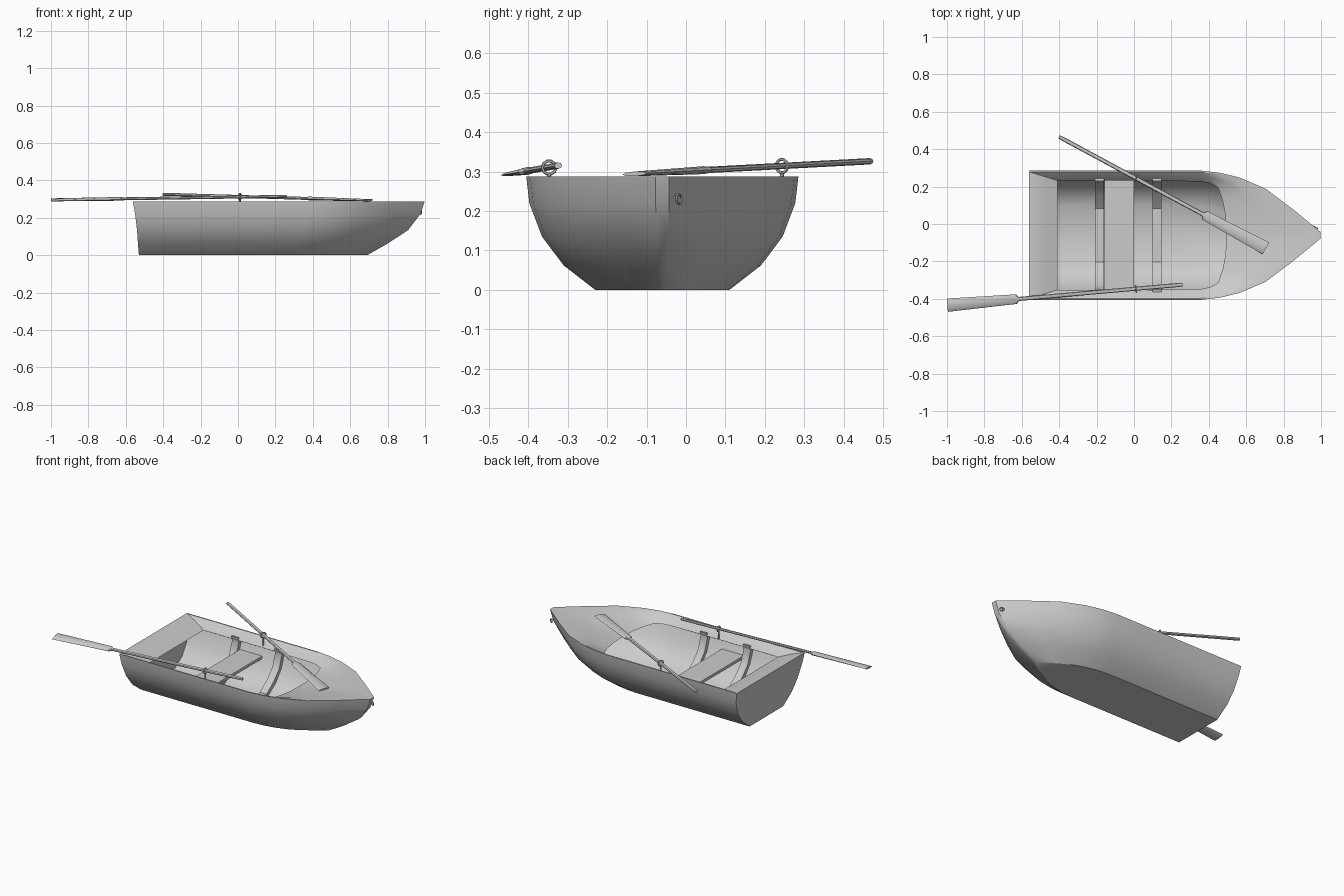
import bpy, math
from mathutils import Vector, Matrix

if "Cube" in bpy.data.objects:
    bpy.data.objects.remove(bpy.data.objects["Cube"])

CY = -0.06  # hull centreline


def loft(name, rings, smooth=35):
    """Join equal-length closed rings with quads and cap both ends."""
    n = len(rings[0])
    verts = [p for r in rings for p in r]
    faces = [(i * n + j, i * n + (j + 1) % n, (i + 1) * n + (j + 1) % n, (i + 1) * n + j)
             for i in range(len(rings) - 1) for j in range(n)]
    faces += [tuple(range(n))[::-1], tuple(range(len(verts) - n, len(verts)))]
    me = bpy.data.meshes.new(name)
    me.from_pydata(verts, [], faces)
    ob = bpy.data.objects.new(name, me)
    bpy.context.collection.objects.link(ob)
    bpy.ops.object.select_all(action='DESELECT')
    ob.select_set(True)
    bpy.context.view_layer.objects.active = ob
    bpy.ops.object.mode_set(mode='EDIT')
    bpy.ops.mesh.select_all(action='SELECT')
    bpy.ops.mesh.normals_make_consistent(inside=False)
    bpy.ops.object.mode_set(mode='OBJECT')
    if smooth:
        bpy.ops.object.shade_smooth_by_angle(angle=math.radians(smooth))
    return ob


def mirrored(half):
    """Half outline (x, half width, z) from stern to bow -> closed ring."""
    return ([(x, CY + w, z) for x, w, z in half] +
            [(x, CY - w, z) for x, w, z in reversed(half)])


# Hull levels: height, half width, stern x, start of bow curve, bow x
LEVELS = [(0.0, 0.17, -0.53, 0.28, 0.69), (0.062, 0.25, -0.535, 0.32, 0.80),
          (0.135, 0.305, -0.54, 0.35, 0.91), (0.22, 0.337, -0.55, 0.36, 0.975),
          (0.288, 0.345, -0.562, 0.36, 0.998)]
BOW = [(0, 1), (0.15, 0.97), (0.32, 0.895), (0.54, 0.72), (0.77, 0.4), (1, 0.05)]


def level(z, w, stern, start, bow, inset=0.0):
    w, stern, bow = w - inset, stern + inset, bow - 1.6 * inset
    half = [(stern, w, z), (-0.2, w, z), (0.1, w, z)]
    half += [(start + (bow - start) * u, w * f, z) for u, f in BOW]
    return mirrored(half)


# Hull shell: outside upwards, sunken gunwale and bow deck, inside downwards
outer = [level(*l) for l in LEVELS]
rim = level(*LEVELS[-1], inset=0.008)
edge = mirrored([(x, w, 0.238) for x, w in
                 [(-0.408, 0.292), (-0.2, 0.292), (0.1, 0.292), (0.36, 0.287), (0.41, 0.277),
                  (0.45, 0.255), (0.475, 0.18), (0.49, 0.1), (0.492, 0.015)]])
mid = [tuple(Vector(a).lerp(Vector(b), 0.5) + Vector((0, 0, 0.004))) for a, b in zip(rim, edge)]
inner = [level(*l, inset=0.014) for l in LEVELS[3:0:-1]]
floor = level(0.014, *LEVELS[0][1:], inset=0.01)
loft("hull", outer + [rim, mid, edge] + inner + [floor])

# Curved ribs inside the hull
half = [(0.315, 0.25), (0.323, 0.215), (0.291, 0.137), (0.236, 0.068), (0.155, 0.012)]
path = half + [(-w, z) for w, z in reversed(half)]
for i, x in enumerate((-0.185, 0.122)):
    rings = []
    for w, z in path:
        iw, iz = w * 0.92, z + (0.02 if z < 0.1 else 0.006)
        rings.append([(x - 0.024, CY + w, z), (x + 0.024, CY + w, z),
                      (x + 0.024, CY + iw, iz), (x - 0.024, CY + iw, iz)])
    loft("rib_%d" % (i + 1), rings)

# Rowing seat
loft("seat", [[(-0.158, CY - w, z), (0.0, CY - w, z), (0.0, CY + w, z), (-0.158, CY + w, z)]
              for w, z in ((0.305, 0.158), (0.312, 0.176))], 0)


def oar(name, handle, tip, roll):
    handle, tip = Vector(handle), Vector(tip)
    d = tip - handle
    L = d.length
    rings = []
    for s, w, t in [(0, 0.010, 0.008), (0.03, 0.011, 0.008), (L - 0.385, 0.011, 0.008),
                    (L - 0.37, 0.026, 0.010), (L, 0.036, 0.006)]:
        rings.append([(s, w * math.cos(a), t * math.sin(a))
                      for a in (k * math.tau / 8 for k in range(8))])
    ob = loft(name, rings)
    y = Vector((0, 0, 1)).cross(d).normalized()
    rot = Matrix((d.normalized(), y, d.normalized().cross(y))).transposed()
    ob.data.transform(Matrix.Translation(handle) @ rot.to_4x4() @ Matrix.Rotation(roll, 4, 'X'))
    return d


def ring(name, loc, axis, major, minor):
    bpy.ops.mesh.primitive_torus_add(major_segments=10, minor_segments=6, major_radius=major,
                                     minor_radius=minor, location=loc,
                                     rotation=Vector(axis).to_track_quat('Z', 'Y').to_euler())
    bpy.context.object.name = name
    bpy.ops.object.shade_smooth_by_angle(angle=math.radians(50))


def pin(name, loc, r, depth, rot=(0, 0, 0)):
    bpy.ops.mesh.primitive_cylinder_add(vertices=8, radius=r, depth=depth, location=loc, rotation=rot)
    bpy.context.object.name = name


# Oars, each held by a rowlock ring on a pin
for side, handle, tip, lock, roll in [
        ("left", (-0.40, 0.466, 0.326), (0.705, -0.13, 0.294), (0.01, 0.243, 0.314), 0.05),
        ("right", (0.26, -0.324, 0.315), (-0.998, -0.434, 0.296), (0.01, -0.347, 0.31), -0.15)]:
    d = oar(side + "_oar", handle, tip, roll)
    ring(side + "_rowlock", lock, d, 0.017, 0.004)
    pin(side + "_rowlock_pin", (lock[0], lock[1], 0.27), 0.005, 0.05)

# Mooring ring at the bow
ring("bow_ring", (0.972, -0.018, 0.23), (0.5, 0.8, 0), 0.012, 0.003)
pin("bow_ring_pin", (0.955, -0.03, 0.24), 0.004, 0.03, (0, math.pi / 2, 0.6))
